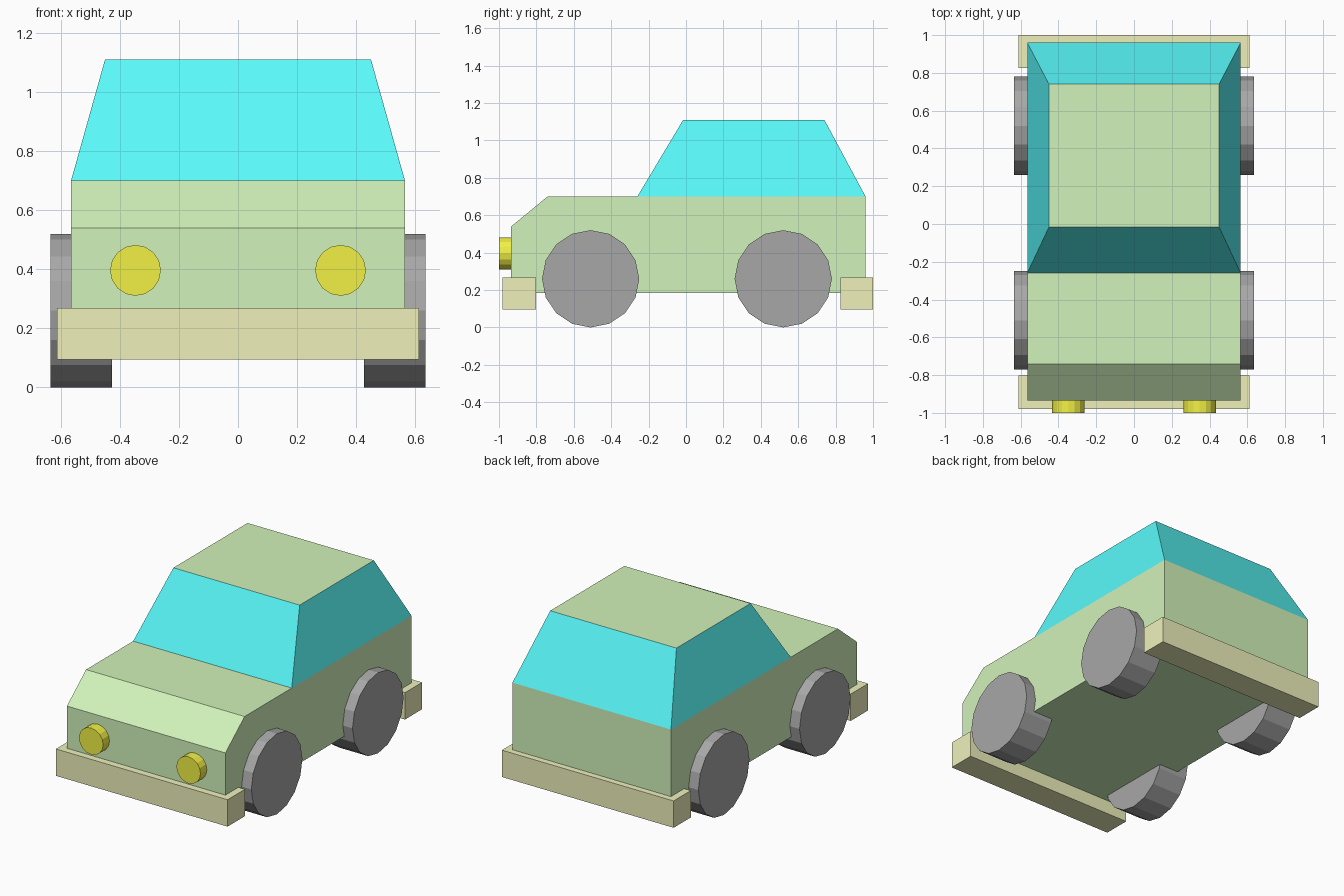
import bpy, bmesh
from math import pi
from mathutils import Matrix

if "Cube" in bpy.data.objects:
    bpy.data.objects.remove(bpy.data.objects["Cube"])


def material(name, rgb):
    m = bpy.data.materials.new(name)
    m.diffuse_color = (*rgb, 1)
    m.use_nodes = True
    m.node_tree.nodes["Principled BSDF"].inputs["Base Color"].default_value = m.diffuse_color
    return m


GREEN = material("green_paint", (0.64, 0.89, 0.49))
GLASS = material("cyan_glass", (0.10, 0.95, 0.96))
CREAM = material("bumper_cream", (0.86, 0.88, 0.50))
RUBBER = material("dark_rubber", (0.39, 0.39, 0.39))
YELLOW = material("lamp_yellow", (0.89, 0.88, 0.06))


def finish(name, bm, *mats):
    bmesh.ops.recalc_face_normals(bm, faces=bm.faces)
    mesh = bpy.data.meshes.new(name)
    bm.to_mesh(mesh)
    bm.free()
    for m in mats:
        mesh.materials.append(m)
    ob = bpy.data.objects.new(name, mesh)
    bpy.context.collection.objects.link(ob)
    return ob


def box(name, lo, hi, mat):
    bm = bmesh.new()
    bmesh.ops.create_cube(bm, size=1)
    for v in bm.verts:
        v.co = [(a + b) / 2 + c * (b - a) for a, b, c in zip(lo, hi, v.co)]
    return finish(name, bm, mat)


def cylinder(name, centre, radius, depth, rotation, mat):
    bm = bmesh.new()
    bmesh.ops.create_cone(bm, cap_ends=True, segments=16, radius1=radius,
                          radius2=radius, depth=depth,
                          matrix=Matrix.Translation(centre) @ rotation)
    return finish(name, bm, mat)


# Body: side profile extruded across the width
W = 0.565
profile = [(-0.935, 0.185), (-0.935, 0.54), (-0.74, 0.70), (0.96, 0.70), (0.96, 0.185)]
bm = bmesh.new()
side = bm.faces.new([bm.verts.new((-W, y, z)) for y, z in profile])
ext = bmesh.ops.extrude_face_region(bm, geom=[side], use_keep_orig=True)
bmesh.ops.translate(bm, vec=(2 * W, 0, 0),
                    verts=[g for g in ext["geom"] if isinstance(g, bmesh.types.BMVert)])
finish("body", bm, GREEN)

# Cabin: tapered glass box with a painted roof, open where it sits on the body
bm = bmesh.new()
bmesh.ops.create_cube(bm, size=2)
for v in bm.verts:
    half, front, back, z = (0.45, -0.015, 0.74, 1.11) if v.co.z > 0 else (W, -0.26, 0.96, 0.70)
    v.co = (half * v.co.x, front if v.co.y < 0 else back, z)
bm.normal_update()
bottom = [f for f in bm.faces if f.normal.z < -0.9]
for f in bm.faces:
    f.material_index = 1 if f.normal.z > 0.9 else 0
bmesh.ops.delete(bm, geom=bottom, context='FACES')
finish("cabin", bm, GLASS, GREEN)

# Bumpers
box("front_bumper", (-0.612, -0.98, 0.095), (0.612, -0.803, 0.268), CREAM)
box("rear_bumper", (-0.612, 0.825, 0.095), (0.612, 1.0, 0.268), CREAM)

# Wheels and headlights, mirrored left and right
across = Matrix.Rotation(pi / 2, 4, 'Y')
forward = Matrix.Rotation(pi / 2, 4, 'X')
for s, label in ((-1, "left"), (1, "right")):
    for y, end in ((-0.51, "front"), (0.52, "rear")):
        cylinder(f"{end}_wheel_{label}", (s * 0.53, y, 0.26), 0.26, 0.208, across, RUBBER)
    cylinder(f"headlight_{label}", (s * 0.347, -0.965, 0.396), 0.086, 0.07, forward, YELLOW)
